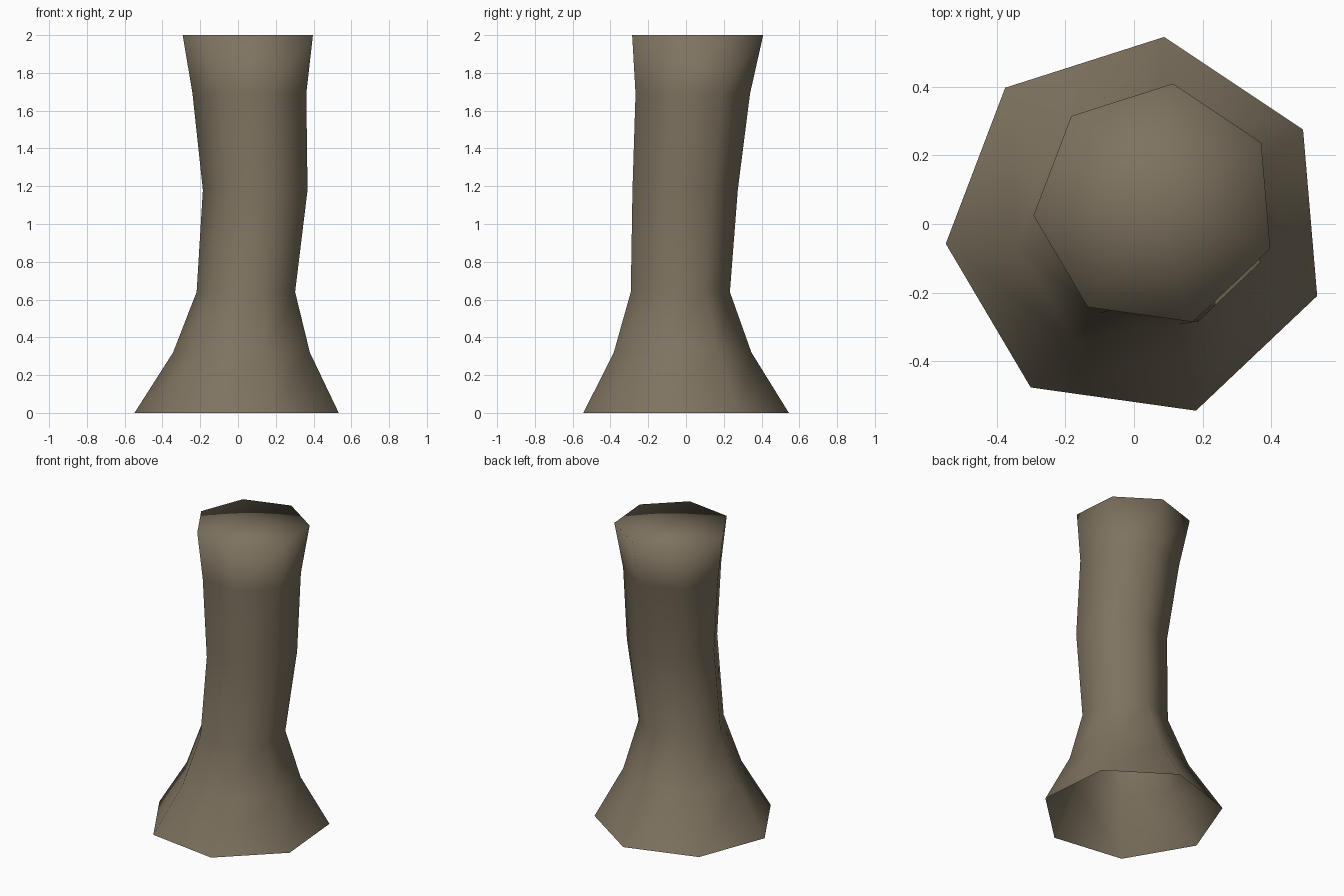
import bpy, bmesh, math

cube = bpy.data.objects.get("Cube")
if cube:
    bpy.data.objects.remove(cube, do_unlink=True)

SIDES = 7
PHASE = math.radians(82)

# Cross-sections up the trunk: centre x, centre y, height, radius
RINGS = [
    (0.01, -0.01, 0.0, 0.56),
    (0.03, -0.025, 0.32, 0.375),
    (0.05, -0.035, 0.64, 0.27),
    (0.10, -0.01, 1.18, 0.287),
    (0.07, 0.03, 1.69, 0.312),
    (0.063, 0.055, 2.0, 0.357),
]

# Brown bark
bark = bpy.data.materials.new("bark_brown")
bark.use_nodes = True
colour = (0.21, 0.172, 0.117, 1)
bark.diffuse_color = colour
bark.node_tree.nodes["Principled BSDF"].inputs["Base Color"].default_value = colour


def add_ring(bm, cx, cy, z, r):
    angles = [PHASE + i * math.tau / SIDES for i in range(SIDES)]
    return [bm.verts.new((cx + r * math.cos(a), cy + r * math.sin(a), z)) for a in angles]


# Trunk walls, open underneath
bm = bmesh.new()
rings = [add_ring(bm, *ring) for ring in RINGS]
for low, high in zip(rings, rings[1:]):
    for i in range(SIDES):
        j = (i + 1) % SIDES
        bm.faces.new((low[i], low[j], high[j], high[i]))

# Cut top, softly shaded into the walls
top = bm.faces.new(rings[-1])
bmesh.ops.poke(bm, faces=[top])
for face in bm.faces:
    face.smooth = True

mesh = bpy.data.meshes.new("trunk")
bm.to_mesh(mesh)
bm.free()
mesh.materials.append(bark)
trunk = bpy.data.objects.new("trunk", mesh)
bpy.context.collection.objects.link(trunk)
